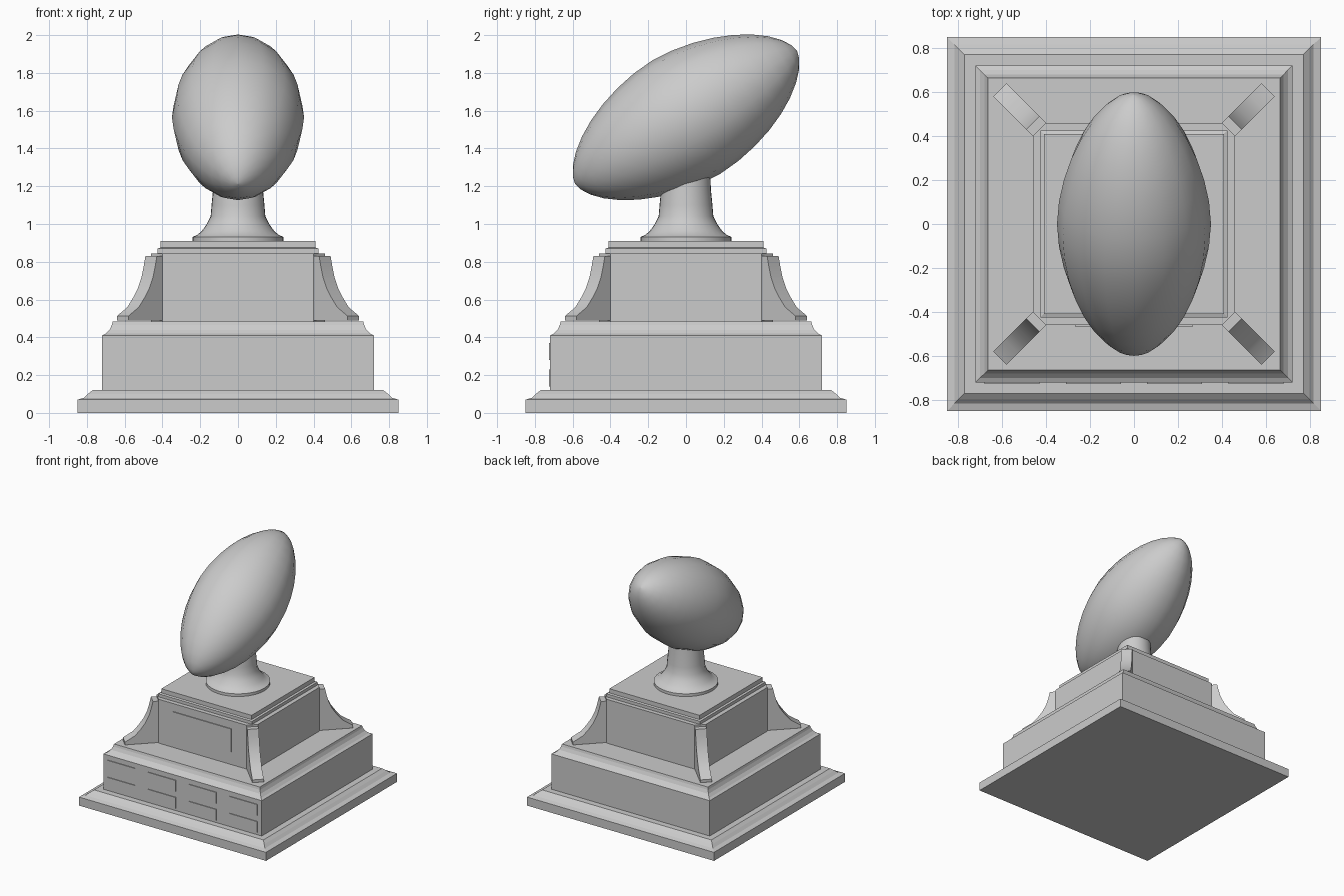
import bpy, bmesh
from math import sin, cos, pi, radians, sqrt
from mathutils import Vector

if "Cube" in bpy.data.objects:
    bpy.data.objects.remove(bpy.data.objects["Cube"])


def make(name, verts, faces, smooth=None):
    me = bpy.data.meshes.new(name)
    me.from_pydata(verts, [], faces)
    bm = bmesh.new()
    bm.from_mesh(me)
    bmesh.ops.remove_doubles(bm, verts=bm.verts, dist=1e-5)
    bmesh.ops.recalc_face_normals(bm, faces=bm.faces)
    bm.to_mesh(me)
    bm.free()
    ob = bpy.data.objects.new(name, me)
    bpy.context.collection.objects.link(ob)
    if smooth:
        bpy.ops.object.select_all(action='DESELECT')
        ob.select_set(True)
        bpy.context.view_layer.objects.active = ob
        bpy.ops.object.shade_smooth_by_angle(angle=radians(smooth))
    return ob


def loft(name, rings, smooth=None):
    """Skin a list of equal-length rings and cap both ends."""
    n = len(rings[0])
    verts = [v for r in rings for v in r]
    faces = [(k * n + i, k * n + (i + 1) % n, (k + 1) * n + (i + 1) % n, (k + 1) * n + i)
             for k in range(len(rings) - 1) for i in range(n)]
    faces += [tuple(range(n)), tuple(range(len(verts) - n, len(verts)))]
    return make(name, verts, faces, smooth)


def square_stack(name, profile):
    return loft(name, [[(-h, -h, z), (h, -h, z), (h, h, z), (-h, h, z)] for h, z in profile])


def circle(r, z, n):
    return [(r * cos(2 * pi * i / n), r * sin(2 * pi * i / n), z) for i in range(n)]


def plate(name, cx, y, z0, z1, w, depth):
    x0, x1 = cx - w / 2, cx + w / 2
    return loft(name, [[(x0, yy, z0), (x1, yy, z0), (x1, yy, z1), (x0, yy, z1)]
                       for yy in (y - depth, y + 0.01)])


# Moulded base
square_stack("base", [(0.85, 0), (0.85, 0.07), (0.815, 0.08), (0.795, 0.1), (0.77, 0.12),
                      (0.72, 0.12), (0.72, 0.41), (0.70, 0.42), (0.68, 0.44),
                      (0.668, 0.465), (0.663, 0.485)])

# Pedestal with cut corners
a, b = 0.46, 0.40
octagon = [(a, -b), (a, b), (b, a), (-b, a), (-a, b), (-a, -b), (-b, -a), (b, -a)]
loft("pedestal", [[(x, y, z) for x, y in octagon] for z in (0.48, 0.845)])
square_stack("pedestal_top", [(0.425, 0.84), (0.425, 0.87), (0.41, 0.875), (0.41, 0.91)])

# Curved corner brackets (distance from axis along x, height)
fin = [(0.42, 0.49), (0.61, 0.49), (0.61, 0.513), (0.555, 0.56), (0.525, 0.61),
       (0.50, 0.66), (0.48, 0.72), (0.468, 0.78), (0.46, 0.83), (0.42, 0.83)]
for k in range(4):
    t = pi / 4 + k * pi / 2
    d, s = Vector((cos(t), sin(t), 0)), Vector((-sin(t), cos(t), 0))
    loft(f"corner_bracket_{k + 1}",
         [[tuple(d * (p * sqrt(2)) + s * w + Vector((0, 0, z))) for p, z in fin]
          for w in (-0.043, 0.043)], 30)

# Blank plaques on the front
plate("main_plaque", 0, -0.46, 0.59, 0.78, 0.53, 0.007)
for row, z in enumerate((0.14, 0.28)):
    for col in range(4):
        plate(f"small_plaque_{row + 1}_{col + 1}", -0.555 + 0.37 * col, -0.72, z, z + 0.09, 0.25, 0.006)

# Turned stem
stem = [(0.24, 0.91), (0.24, 0.932), (0.215, 0.942), (0.19, 0.965), (0.165, 1.0),
        (0.145, 1.04), (0.14, 1.1), (0.132, 1.18), (0.127, 1.3)]
loft("stem", [circle(r, z, 32) for r, z in stem], 40)

# Tilted ball, pointed at both ends
L, N = 0.685, 18
rings = []
for k in range(N + 1):
    t = -cos(pi * k / N)
    r = 0.35 * max(0, 1 - abs(t) ** 1.8) ** 0.6
    rings.append(circle(max(r, 0.002), L * t, 16))
ball = loft("ball", rings, 60)
ball.location = (0, 0, 1.565)
ball.rotation_euler = (radians(31 - 90), 0, 0)
